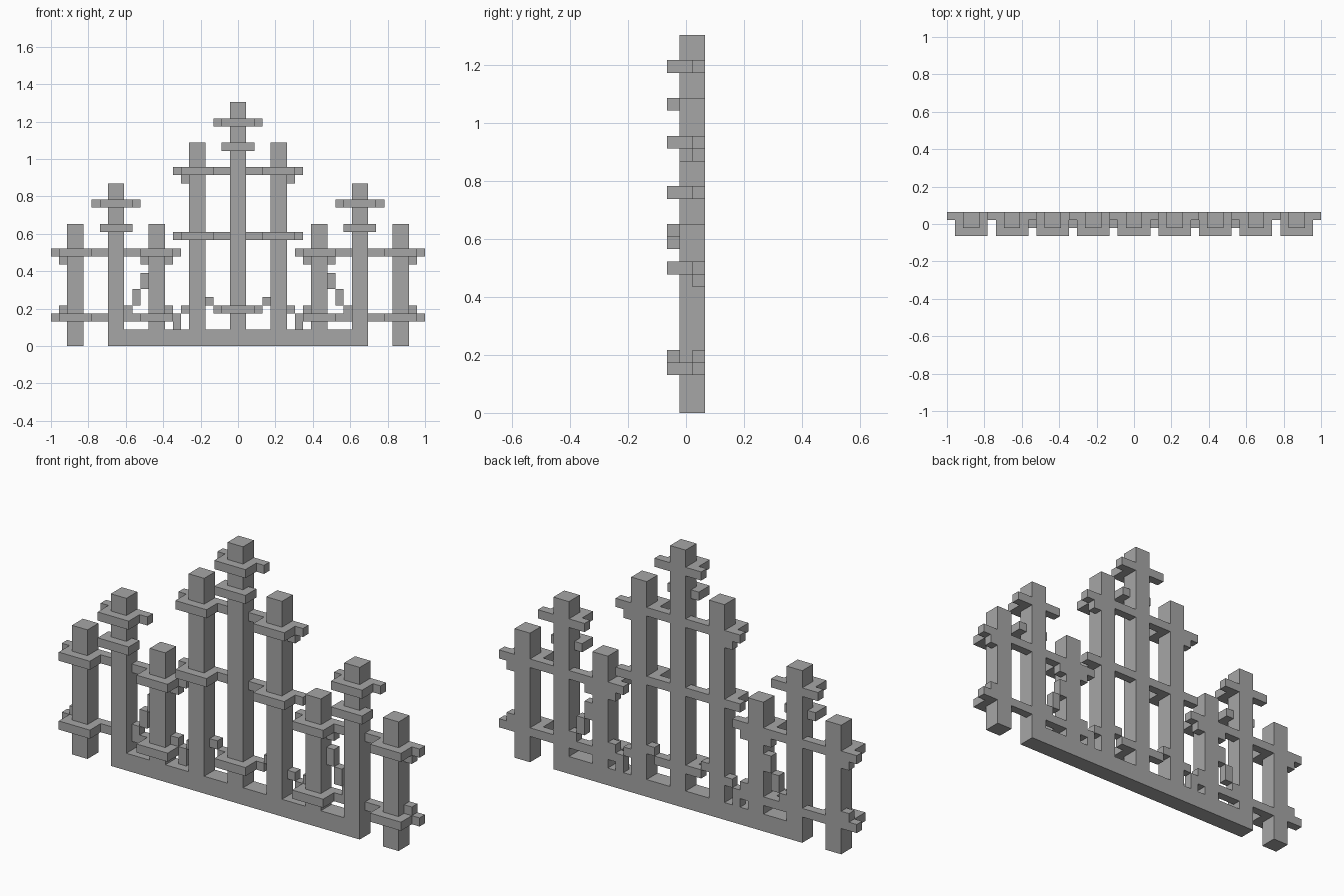
import bpy

if "Cube" in bpy.data.objects:
    bpy.data.objects.remove(bpy.data.objects["Cube"], do_unlink=True)

U = 2 / 46                 # one block
POST_Y = (-0.5, 1.5)       # depth ranges, in blocks
BACK_Y = (0.5, 1.5)
COLLAR_Y = (-1.5, 0.5)

grey = bpy.data.materials.new("iron_grey")
grey.use_nodes = True
COLOUR = (0.38, 0.38, 0.38, 1)
grey.diffuse_color = COLOUR
grey.node_tree.nodes["Principled BSDF"].inputs["Base Color"].default_value = COLOUR


def box(name, x, y, z):
    """Box from (low, high) ranges counted in blocks."""
    (x0, x1), (y0, y1), (z0, z1) = x, y, z
    verts = [(a * U, b * U, c * U) for a in (x0, x1) for b in (y0, y1) for c in (z0, z1)]
    faces = [(0, 1, 3, 2), (4, 6, 7, 5), (0, 4, 5, 1), (2, 3, 7, 6), (0, 2, 6, 4), (1, 5, 7, 3)]
    mesh = bpy.data.meshes.new(name)
    mesh.from_pydata(verts, [], faces)
    mesh.materials.append(grey)
    obj = bpy.data.objects.new(name, mesh)
    bpy.context.collection.objects.link(obj)


def pair(name, x, y, z):
    """The same box on both sides."""
    box("left_" + name, x, y, z)
    box("right_" + name, (-x[1], -x[0]), y, z)


def collar(name, cx, z):
    """Band around the front of a post; centred ones are built once."""
    if cx:
        pair(name, (cx - 2, cx + 2), COLLAR_Y, (z, z + 1))
    else:
        box(name, (-2, 2), COLLAR_Y, (z, z + 1))


# Base beam and upright posts
box("base_beam", (-16, 16), POST_Y, (0, 2))
box("centre_post", (-1, 1), POST_Y, (2, 30))
pair("inner_post", (4, 6), POST_Y, (2, 25))
pair("short_post", (9, 11), POST_Y, (2, 15))
pair("tall_post", (14, 16), POST_Y, (2, 20))
pair("outer_post", (19, 21), POST_Y, (0, 15))

# Horizontal rails along the back
for z in (13, 21):
    box("middle_rail", (-8, 8), BACK_Y, (z, z + 1))
for z in (3, 11):
    pair("side_rail", (7, 23), BACK_Y, (z, z + 1))
for z in (4, 27):
    box("centre_cross_bar", (-3, 3), BACK_Y, (z, z + 1))
pair("tall_post_cross_bar", (12, 18), BACK_Y, (17, 18))

# Collars around the posts
for name, cx, levels in (("centre_collar", 0, (4, 24, 27)),
                         ("inner_collar", 5, (13, 21)),
                         ("short_collar", 10, (3, 11)),
                         ("tall_collar", 15, (14, 17)),
                         ("outer_collar", 20, (3, 11))):
    for z in levels:
        collar(name, cx, z)

# Small stepped scroll blocks: x, bottom, top
for x, z0, z1 in ((3, 5, 6), (6, 4, 5), (7, 2, 3), (8, 4, 5), (13, 4, 5), (12, 5, 7),
                  (11, 7, 9), (11, 10, 11), (8, 10, 11), (21, 10, 11), (21, 4, 5),
                  (6, 20, 21)):
    pair("scroll_block", (x, x + 1), BACK_Y, (z0, z1))
